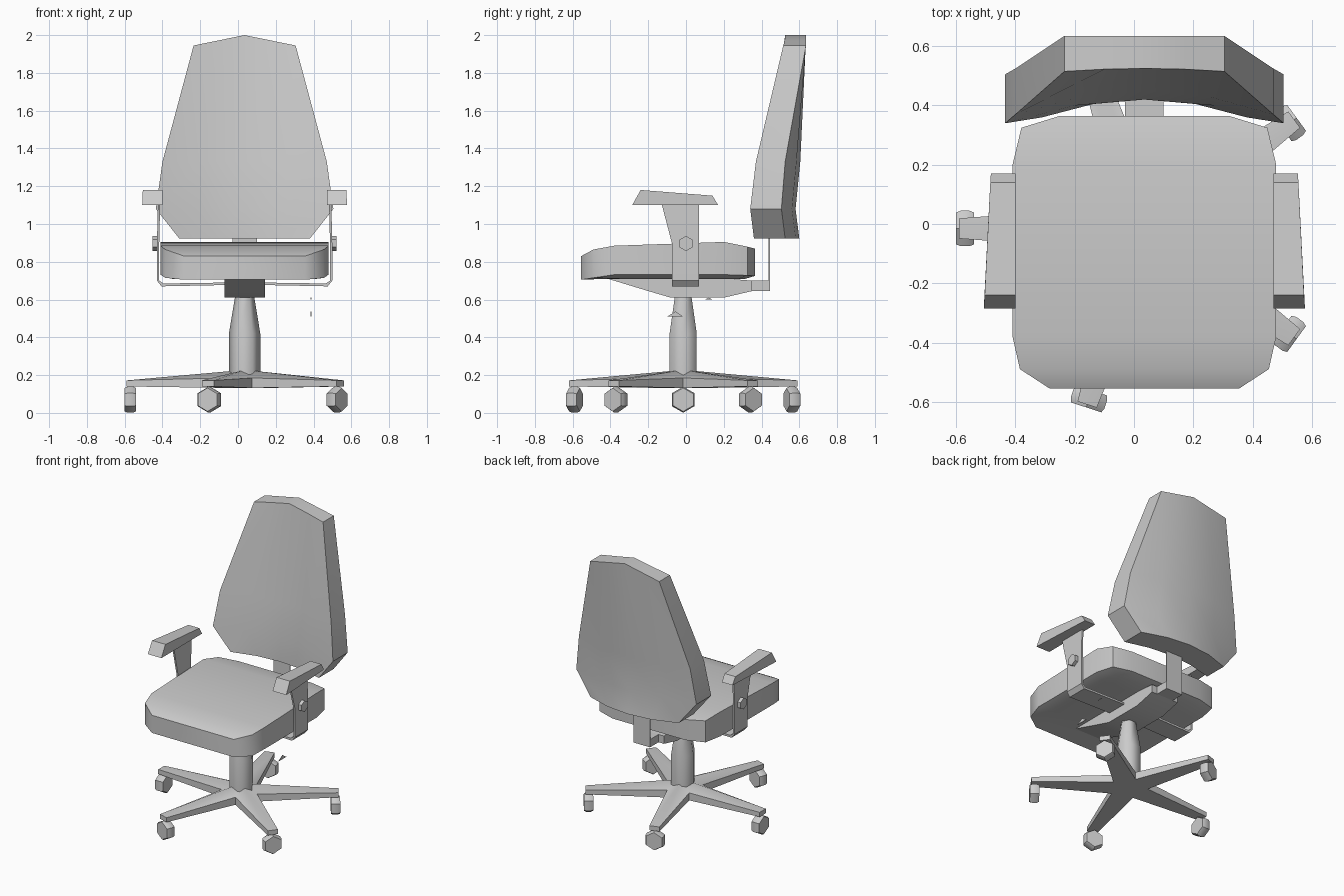
import bpy, bmesh
from math import radians, sin, cos, pi
from mathutils import Matrix, Vector

cube = bpy.data.objects.get("Cube")
if cube:
    bpy.data.objects.remove(cube, do_unlink=True)

CX, CY = 0.035, -0.015      # axis of the column

grey = bpy.data.materials.new("plain grey")
grey.use_nodes = True
colour = (0.6, 0.6, 0.6, 1)
grey.diffuse_color = colour
grey.node_tree.nodes["Principled BSDF"].inputs["Base Color"].default_value = colour


def finish(name, bm, angle=35, closed=True):
    if closed:
        bmesh.ops.recalc_face_normals(bm, faces=bm.faces)
    mesh = bpy.data.meshes.new(name)
    bm.to_mesh(mesh)
    bm.free()
    mesh.materials.append(grey)
    obj = bpy.data.objects.new(name, mesh)
    bpy.context.collection.objects.link(obj)
    bpy.ops.object.select_all(action='DESELECT')
    obj.select_set(True)
    bpy.context.view_layer.objects.active = obj
    bpy.ops.object.shade_smooth_by_angle(angle=radians(angle))
    return obj


def bridge(bm, a, b):
    for i in range(len(a)):
        j = (i + 1) % len(a)
        bm.faces.new((a[i], a[j], b[j], b[i]))


def loft(name, rings, angle=35):
    """Skin closed rings of points and cap both ends."""
    bm = bmesh.new()
    loops = [[bm.verts.new(p) for p in ring] for ring in rings]
    for a, b in zip(loops, loops[1:]):
        bridge(bm, a, b)
    bm.faces.new(loops[0])
    bm.faces.new(loops[-1])
    return finish(name, bm, angle)


def prism(name, profile, x0, x1):
    """Extrude a (y, z) profile sideways."""
    return loft(name, [[(x, y, z) for y, z in profile] for x in (x0, x1)])


def hexagon(r, z):
    return [(CX + r * cos(i * pi / 3), CY + r * sin(i * pi / 3), z) for i in range(6)]


# Seat cushion: plan outline as (half width, y, top z, bottom z)
outline = [(0.32, -0.555, 0.83, 0.705), (0.42, -0.49, 0.865, 0.715),
           (0.445, -0.38, 0.885, 0.732), (0.445, 0.2, 0.905, 0.732),
           (0.415, 0.325, 0.88, 0.728), (0.285, 0.365, 0.87, 0.725)]
bm = bmesh.new()


def seat_ring(scale, z_of):
    right = [bm.verts.new((CX + w * scale, y * scale, z_of(t, b))) for w, y, t, b in outline]
    left = [bm.verts.new((CX - w * scale, y * scale, z_of(t, b))) for w, y, t, b in outline]
    return right, left


top_r, top_l = seat_ring(1, lambda t, b: t)
low_r, low_l = seat_ring(1, lambda t, b: b)
pan_r, pan_l = seat_ring(0.86, lambda t, b: 0.71)
bridge(bm, top_r + top_l[::-1], low_r + low_l[::-1])
bridge(bm, low_r + low_l[::-1], pan_r + pan_l[::-1])
for r, l in ((top_r, top_l), (pan_r, pan_l)):
    for i in range(len(outline) - 1):
        bm.faces.new((r[i], r[i + 1], l[i + 1], l[i]))
finish("seat_cushion", bm, 50)

# Backrest: wrapped shell
# rows: half width, side z, centre z, front side y, front centre y, rear side y, rear centre y
rows = [(0.345, 0.922, 0.922, 0.36, 0.42, 0.525, 0.60),
        (0.47, 1.08, 1.08, 0.34, 0.42, 0.505, 0.58),
        (0.435, 1.33, 1.33, 0.37, 0.45, 0.525, 0.605),
        (0.27, 1.945, 2.0, 0.515, 0.525, 0.635, 0.635)]
columns = (-1, -0.5, 0, 0.5, 1)
bm = bmesh.new()


def shell(side, centre):
    return [[bm.verts.new((CX + row[0] * t,
                           row[centre] + (row[side] - row[centre]) * t * t,
                           row[2] + (row[1] - row[2]) * abs(t))) for t in columns]
            for row in rows]


front, rear = shell(3, 4), shell(5, 6)
for grid in (front, rear):
    for a, b in zip(grid, grid[1:]):
        for i in range(len(columns) - 1):
            bm.faces.new((a[i], a[i + 1], b[i + 1], b[i]))


def rim(g):
    return g[0] + [r[-1] for r in g[1:-1]] + g[-1][::-1] + [r[0] for r in g[-2:0:-1]]


bridge(bm, rim(front), rim(rear))
finish("backrest", bm, 45)

# Tilt mechanism, rear bar and back upright
prism("tilt_mechanism", [(-0.42, 0.712), (-0.2, 0.645), (-0.08, 0.61), (0.2, 0.61),
                         (0.35, 0.645), (0.35, 0.70), (0.2, 0.712)], CX - 0.107, CX + 0.107)
prism("rear_bar", [(0.3, 0.645), (0.445, 0.645), (0.445, 0.70), (0.3, 0.70)],
      CX - 0.065, CX + 0.065)
prism("back_upright", [(0.437, 0.65), (0.445, 0.65), (0.445, 0.95), (0.437, 0.95)],
      CX - 0.065, CX + 0.065)

# Column
loft("column", [hexagon(0.083, 0.2), hexagon(0.083, 0.42), hexagon(0.05, 0.62)], 65)

# Five-legged star base
bm = bmesh.new()
hub_top = bm.verts.new((CX, CY, 0.228))
hub_low = bm.verts.new((CX, CY, 0.132))


def polar(r, a, off, z):
    return bm.verts.new((CX + r * cos(a) - off * sin(a), CY + r * sin(a) + off * cos(a), z))


star_top, star_low = [], []
leg_angles = [pi + i * 2 * pi / 5 for i in range(5)]
for a in leg_angles:
    for r, da, off, zt, zl in ((0.125, -pi / 5, 0, 0.185, 0.132),
                               (0.625, 0, -0.034, 0.172, 0.14), (0.625, 0, 0.034, 0.172, 0.14)):
        star_top.append(polar(r, a + da, off, zt))
        star_low.append(polar(r, a + da, off, zl))
bridge(bm, star_top, star_low)
for ring, hub in ((star_top, hub_top), (star_low, hub_low)):
    for i in range(len(ring)):
        bm.faces.new((ring[i], ring[(i + 1) % len(ring)], hub))
finish("star_base", bm, 45)

# Casters: six-sided wheels turned to face outward
for n, a in enumerate(leg_angles):
    rings = []
    for r, rad in ((0.575, 0.062), (0.59, 0.069), (0.62, 0.069), (0.635, 0.062)):
        ring = []
        for i in range(6):
            t = pi / 2 + i * pi / 3
            p = Matrix.Rotation(a, 3, 'Z') @ Vector((r, rad * cos(t), rad * sin(t)))
            ring.append(p + Vector((CX, CY, 0.07)))
        rings.append(ring)
    loft(f"caster_{n + 1}", rings, 25)

# Arm supports, bolts and arm pads on both sides
for side, s in (("left", 1), ("right", -1)):
    def X(d):
        return CX + s * d

    # strap: (inner offset, outer offset, z, front y, rear y)
    path = [(0.452, 0.464, 0.70, -0.075, 0.07), (0.452, 0.464, 0.90, -0.075, 0.07),
            (0.447, 0.459, 1.11, -0.13, 0.07)]
    strap = [[(X(0.1), -0.075, 0.69), (X(0.1), -0.075, 0.677),
              (X(0.1), 0.07, 0.677), (X(0.1), 0.07, 0.69)],
             [(X(0.43), -0.075, 0.685), (X(0.44), -0.075, 0.67),
              (X(0.44), 0.07, 0.67), (X(0.43), 0.07, 0.685)]]
    strap += [[(X(i), f, z), (X(o), f, z), (X(o), b, z), (X(i), b, z)]
              for i, o, z, f, b in path]
    loft(f"{side}_arm_support", strap)

    bolt = [(0.04 * cos(pi / 6 + i * pi / 3), 0.897 + 0.04 * sin(pi / 6 + i * pi / 3))
            for i in range(6)]
    prism(f"{side}_arm_bolt", bolt, X(0.455), X(0.487))

    pad = [(-0.285, 1.1, 0.542), (-0.24, 1.18, 0.539), (0.14, 1.15, 0.52), (0.17, 1.1, 0.518)]
    loft(f"{side}_arm_pad", [[(X(0.435), y, z) for y, z, o in pad],
                             [(X(o), y, z) for y, z, o in pad]])

# Small adjustment levers under the seat
prism("height_lever", [(-0.1, 0.51), (-0.015, 0.51), (-0.055, 0.537)], 0.385, 0.389)
prism("tilt_lever", [(0.1, 0.6), (0.14, 0.6), (0.12, 0.61)], 0.385, 0.389)
